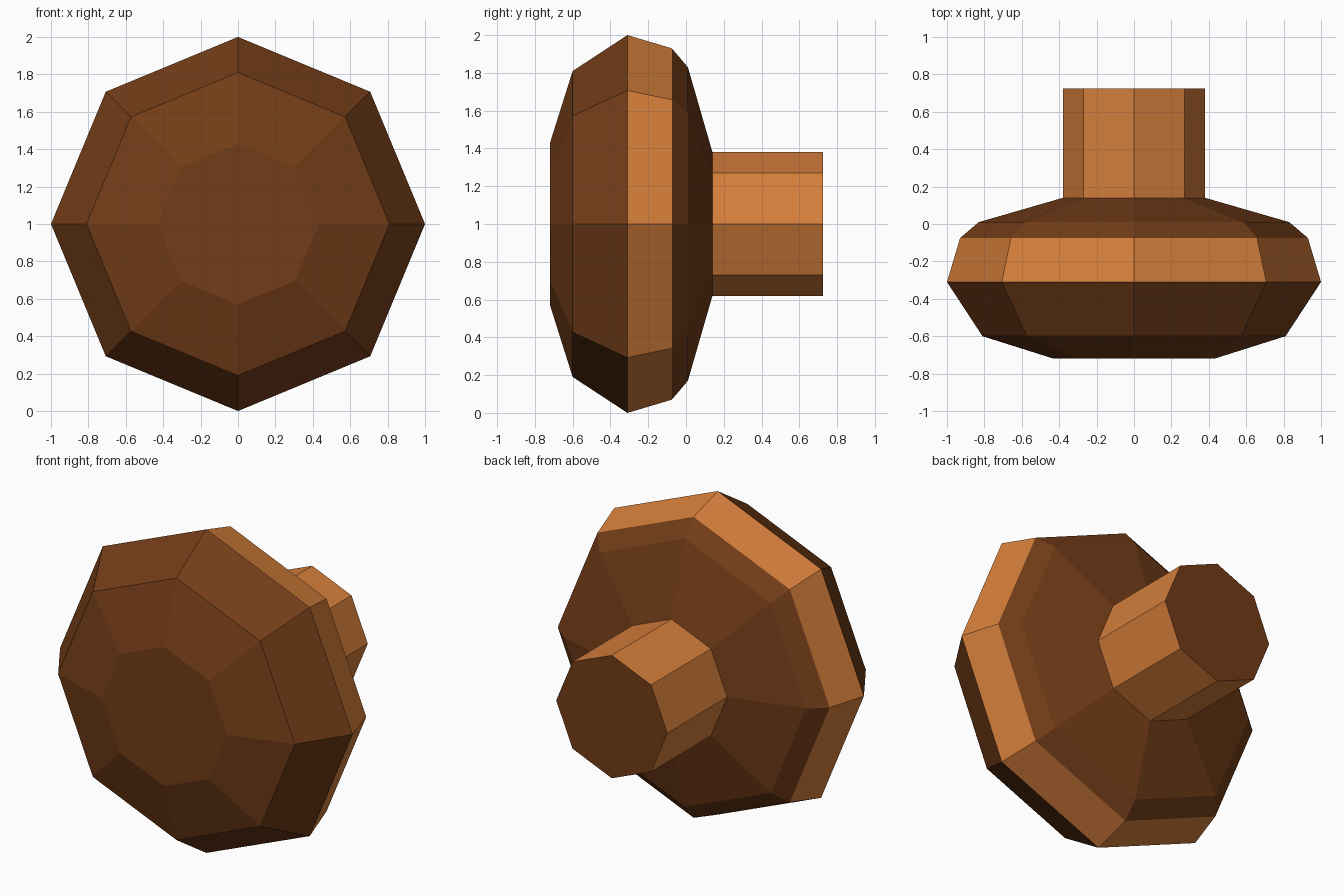
import bpy, bmesh, math

if "Cube" in bpy.data.objects:
    bpy.data.objects.remove(bpy.data.objects["Cube"])

SIDES = 8
AXIS_Z = 1.0


def material(name, color):
    m = bpy.data.materials.new(name)
    m.diffuse_color = (*color, 1)
    m.use_nodes = True
    m.node_tree.nodes["Principled BSDF"].inputs["Base Color"].default_value = m.diffuse_color
    return m


light = material("light_wood", (0.66, 0.21, 0.043))
dark = material("dark_wood", (0.17, 0.046, 0.009))


def lathe(name, profile, mats, cap_first=None, cap_last=None):
    """Spin (y, radius) points about the y axis; one material per band."""
    bm = bmesh.new()
    rings = []
    for y, r in profile:
        angles = [2 * math.pi * i / SIDES for i in range(SIDES)]
        rings.append([bm.verts.new((r * math.cos(a), y, AXIS_Z + r * math.sin(a)))
                      for a in angles])
    slots = [light, dark]
    for a, b, mat in zip(rings, rings[1:], mats):
        for i in range(SIDES):
            j = (i + 1) % SIDES
            f = bm.faces.new((a[i], b[i], b[j], a[j]))
            f.material_index = slots.index(mat)
    if cap_first:
        bm.faces.new(rings[0]).material_index = slots.index(cap_first)
    if cap_last:
        bm.faces.new(rings[-1][::-1]).material_index = slots.index(cap_last)
    me = bpy.data.meshes.new(name)
    bm.to_mesh(me)
    bm.free()
    for m in slots:
        me.materials.append(m)
    ob = bpy.data.objects.new(name, me)
    bpy.context.collection.objects.link(ob)


# Domed knob head with a lighter band around its rim
lathe("knob_head",
      [(-0.72, 0.43), (-0.60, 0.81), (-0.31, 1.0),
       (-0.075, 0.93), (0.01, 0.83), (0.14, 0.38)],
      [dark, dark, light, dark, dark], cap_first=dark)

# Straight stem at the back with a dark end
lathe("stem", [(0.14, 0.38), (0.725, 0.38)], [light], cap_last=dark)
